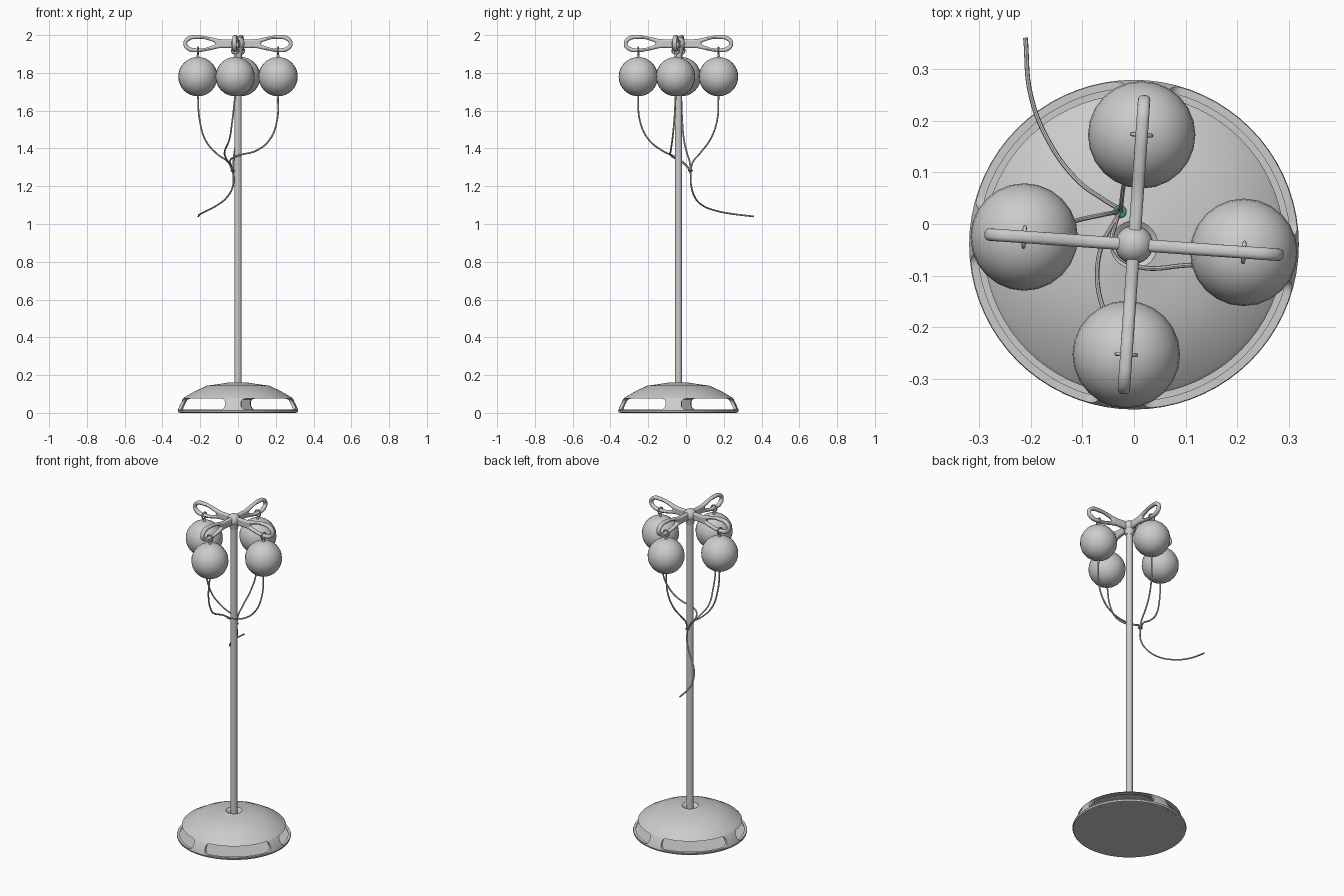
import bpy, bmesh
from math import sin, cos, pi, radians, sqrt
from mathutils import Vector

if "Cube" in bpy.data.objects:
    bpy.data.objects.remove(bpy.data.objects["Cube"])

CX, CY = 0.0, -0.04        # stand axis
TWIST = radians(-4)        # whole stand is turned slightly


def finish(ob, angle=40):
    bpy.ops.object.select_all(action='DESELECT')
    bpy.context.view_layer.objects.active = ob
    ob.select_set(True)
    bpy.ops.object.shade_smooth_by_angle(angle=radians(angle))
    return ob


def from_bmesh(name, bm, angle=40):
    bmesh.ops.recalc_face_normals(bm, faces=bm.faces)
    me = bpy.data.meshes.new(name)
    bm.to_mesh(me)
    bm.free()
    ob = bpy.data.objects.new(name, me)
    bpy.context.collection.objects.link(ob)
    return finish(ob, angle)


def ring_lathe(name, profile, n=72):
    """Revolve a closed (r, z) profile around the stand axis."""
    bm = bmesh.new()
    rings = [[bm.verts.new((CX + r * cos(2 * pi * i / n), CY + r * sin(2 * pi * i / n), z))
              for i in range(n)] for r, z in profile]
    for a, b in zip(rings, rings[1:] + rings[:1]):
        for i in range(n):
            j = (i + 1) % n
            bm.faces.new((a[i], a[j], b[j], b[i]))
    return from_bmesh(name, bm, 25)


def rod(name, x, y, z0, z1, r0, r1=None, n=24):
    bpy.ops.mesh.primitive_cone_add(vertices=n, radius1=r0, radius2=r0 if r1 is None else r1,
                                    depth=z1 - z0, location=(x, y, (z0 + z1) / 2))
    ob = bpy.context.object
    ob.name = name
    return finish(ob)


def ball(name, loc, r, seg=24, rings=16):
    bpy.ops.mesh.primitive_uv_sphere_add(segments=seg, ring_count=rings, radius=r, location=loc)
    ob = bpy.context.object
    ob.name = name
    return finish(ob, 60)


def curve_object(name, loops, closed, dims, depth, extrude=0.0, res=8):
    """Smooth curve through the given points, converted to a mesh."""
    cu = bpy.data.curves.new(name, 'CURVE')
    cu.dimensions = dims
    cu.resolution_u = res
    cu.bevel_depth = depth
    cu.bevel_resolution = 2
    cu.extrude = extrude
    if dims == '2D':
        cu.fill_mode = 'BOTH'
    else:
        cu.use_fill_caps = True
    for pts in loops:
        sp = cu.splines.new('BEZIER')
        sp.bezier_points.add(len(pts) - 1)
        for bp, p in zip(sp.bezier_points, pts):
            bp.co = p if len(p) == 3 else (p[0], p[1], 0)
            bp.handle_left_type = bp.handle_right_type = 'AUTO'
        sp.use_cyclic_u = closed
    ob = bpy.data.objects.new(name, cu)
    bpy.context.collection.objects.link(ob)
    bpy.ops.object.select_all(action='DESELECT')
    bpy.context.view_layer.objects.active = ob
    ob.select_set(True)
    bpy.ops.object.convert(target='MESH')
    ob = bpy.context.object
    ob.name = name
    return finish(ob)


# hollow base cover with a funnel around the pole
cover = ring_lathe("base_cover", [
    (0.303, 0.0), (0.316, 0.003), (0.319, 0.012), (0.316, 0.022), (0.292, 0.074), (0.284, 0.082),
    (0.225, 0.116), (0.165, 0.144), (0.105, 0.152), (0.062, 0.159), (0.046, 0.162), (0.034, 0.154),
    (0.018, 0.142), (0.018, 0.13), (0.16, 0.132), (0.276, 0.07), (0.303, 0.016)])


# four rounded side windows cut in the base cover
def window_cutter(centre, half=radians(37), lo=0.017, hi=0.075, rc=0.024):
    bm = bmesh.new()
    steps = [k / 24 for k in range(25)]
    edge = [1 - cos(pi / 2 * t / 6) for t in range(7)]
    w = half * 0.31
    us = [-w + rc * e for e in edge] + [(-1 + 2 * s) * (w - rc) for s in steps[1:-1]] \
        + [w - rc * e for e in reversed(edge)]
    cols = []
    for u in us:
        d = max(0, abs(u) - (w - rc)) / rc
        cut = (rc * (1 - sqrt(max(0, 1 - d * d))))
        a = centre + u / 0.31
        cols.append([bm.verts.new((CX + r * cos(a), CY + r * sin(a), z))
                     for r, z in ((0.255, lo + cut), (0.36, lo + cut),
                                  (0.36, hi - cut), (0.255, hi - cut))])
    for a, b in zip(cols, cols[1:]):
        for i in range(4):
            j = (i + 1) % 4
            bm.faces.new((a[i], a[j], b[j], b[i]))
    bm.faces.new(cols[0])
    bm.faces.new(cols[-1])
    return from_bmesh("window_cutter", bm)


for k in range(4):
    cutter = window_cutter(radians(-50 + 90 * k))
    mod = cover.modifiers.new("window", 'BOOLEAN')
    mod.operation, mod.solver, mod.object = 'DIFFERENCE', 'EXACT', cutter
    bpy.context.view_layer.objects.active = cover
    bpy.ops.object.modifier_apply(modifier=mod.name)
    bpy.data.objects.remove(cutter)
finish(cover, 25)
rod("base_floor", CX, CY, 0.0, 0.012, 0.305, n=72)

# pole and hub
rod("pole", CX, CY, 0.01, 1.95, 0.019)
rod("hub_collar", CX, CY, 1.90, 1.95, 0.022, 0.032)
ball("hub", (CX, CY, 1.955), 0.037)

# two crossed arms with an open loop at each end
upper = [(0.05, 0.014), (0.10, 0.015), (0.16, 0.028), (0.22, 0.036), (0.265, 0.027)]
half = [(x, -z) for x, z in upper] + [(0.281, 0)] + upper[::-1]
outline = half + [(-x, -z) for x, z in half]
hole_top = [(0.15, 0.025), (0.21, 0.034), (0.26, 0.025)]
hole = [(0.113, 0)] + [(x, -z) for x, z in hole_top] + [(0.279, 0)] + hole_top[::-1]
for k, name in enumerate(("side_arms", "front_back_arms")):
    arm = curve_object(name, [outline, hole, [(-x, -z) for x, z in hole]], True, '2D', 0.009, 0.003)
    arm.location = (CX, CY, 1.955)
    arm.rotation_euler = (pi / 2, 0, TWIST + k * pi / 2)

# hanging balls with their hooks
starts = {}
for k, side in enumerate(("right", "back", "left", "front")):
    a = TWIST + k * pi / 2
    x, y = CX + 0.213 * cos(a), CY + 0.213 * sin(a)
    ball(side + "_ball", (x, y, 1.78), 0.104)
    rod(side + "_stem", x, y, 1.875, 1.902, 0.009, 0.005, 12)
    bpy.ops.mesh.primitive_torus_add(major_radius=0.019, minor_radius=0.004, major_segments=24,
                                     minor_segments=8, location=(x, y, 1.918),
                                     rotation=(0, pi / 2, a))
    bpy.context.object.name = side + "_hook"
    finish(bpy.context.object, 60)
    starts[side] = (x, y, 1.68)

# cables from the balls, gathered at one tie beside the pole
TIE = (-0.027, 0.024, 1.27)
paths = {
    "right": [(0.207, -0.062, 1.55), (0.17, -0.072, 1.45), (0.10, -0.08, 1.39), (0.0, -0.08, 1.362),
              (-0.04, -0.045, 1.34), (-0.035, 0.005, 1.305)],
    "front": [(-0.03, -0.245, 1.55), (-0.045, -0.20, 1.45), (-0.07, -0.12, 1.385),
              (-0.065, -0.05, 1.352), (-0.035, 0.01, 1.30)],
    "left": [(-0.203, -0.02, 1.55), (-0.17, -0.01, 1.44), (-0.11, 0.007, 1.37),
             (-0.05, 0.02, 1.325)],
    "back": [(0.01, 0.165, 1.55), (-0.005, 0.13, 1.45), (-0.02, 0.075, 1.375),
             (-0.025, 0.035, 1.325)],
}
for side, pts in paths.items():
    curve_object(side + "_cable", [[starts[side]] + pts + [TIE]], False, '3D', 0.0045)

# main cable trailing away to the back
curve_object("main_cable", [[(-0.027, 0.024, 1.29), (-0.027, 0.028, 1.20), (-0.06, 0.048, 1.14),
                             (-0.11, 0.085, 1.10), (-0.165, 0.16, 1.07), (-0.20, 0.25, 1.053),
                             (-0.21, 0.36, 1.04)]], False, '3D', 0.0045)

# green cable tie
green = bpy.data.materials.new("green")
green.diffuse_color = (0.05, 0.3, 0.2, 1)
green.use_nodes = True
green.node_tree.nodes["Principled BSDF"].inputs["Base Color"].default_value = green.diffuse_color
bpy.ops.mesh.primitive_torus_add(major_radius=0.009, minor_radius=0.004, major_segments=20,
                                 minor_segments=8, location=(-0.027, 0.024, 1.283))
tie = bpy.context.object
tie.name = "cable_tie"
tie.data.materials.append(green)
finish(tie, 60)
